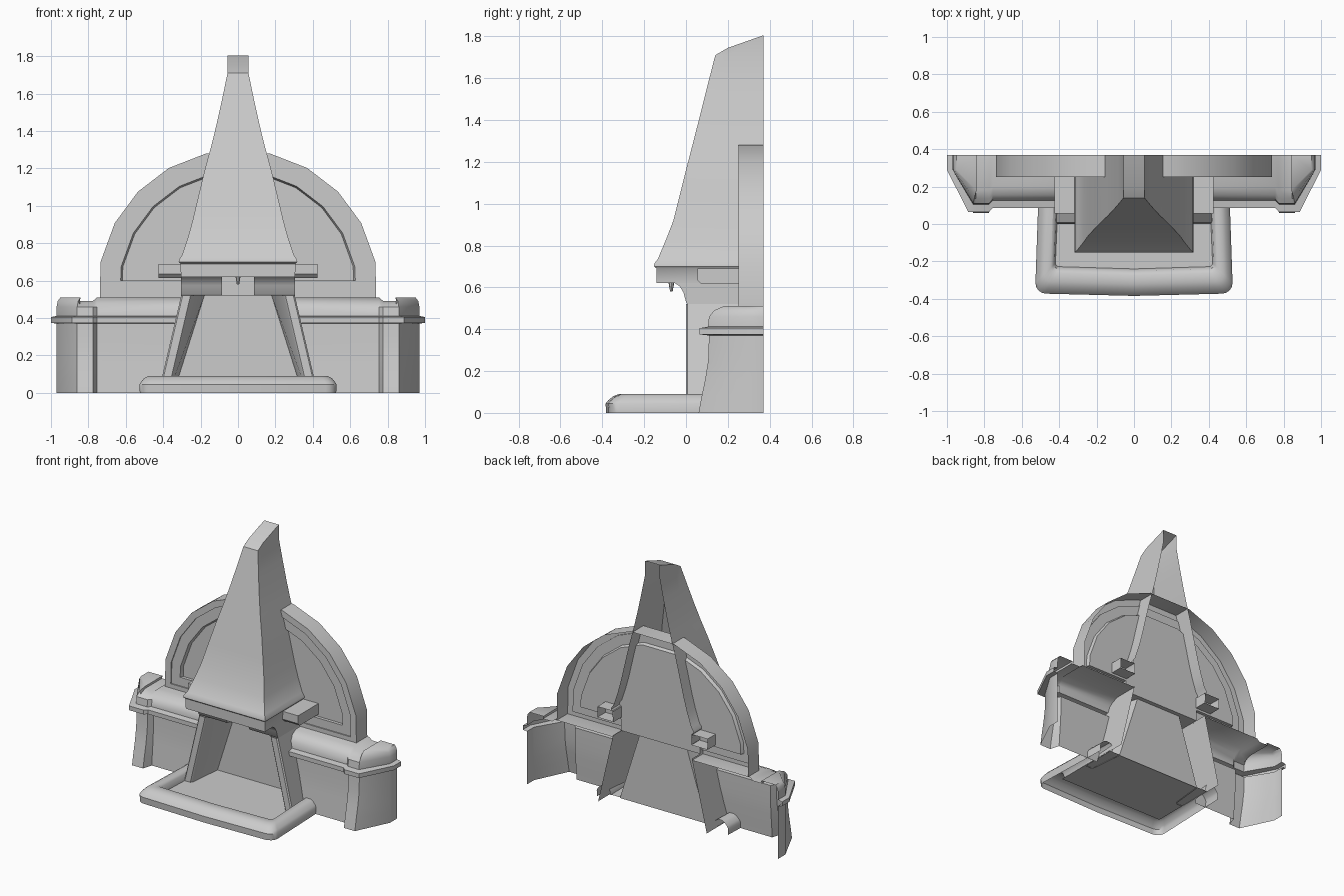
import bpy, bmesh, math

if "Cube" in bpy.data.objects:
    bpy.data.objects.remove(bpy.data.objects["Cube"], do_unlink=True)

grey = bpy.data.materials.new("stone grey")
grey.use_nodes = True
grey.diffuse_color = (0.6, 0.6, 0.6, 1)
grey.node_tree.nodes["Principled BSDF"].inputs["Base Color"].default_value = grey.diffuse_color

BACK = 0.37


def finish(name, bm, mirror=False):
    """Turn a bmesh into a shaded object, optionally mirrored across x."""
    bmesh.ops.remove_doubles(bm, verts=bm.verts, dist=0.0005)
    bmesh.ops.recalc_face_normals(bm, faces=bm.faces)
    me = bpy.data.meshes.new(name)
    bm.to_mesh(me)
    bm.free()
    me.materials.append(grey)
    ob = bpy.data.objects.new(name, me)
    bpy.context.collection.objects.link(ob)
    bpy.ops.object.select_all(action="DESELECT")
    ob.select_set(True)
    bpy.context.view_layer.objects.active = ob
    bpy.ops.object.shade_smooth_by_angle(angle=math.radians(42))
    if mirror:
        ob.modifiers.new("mirror", "MIRROR").use_mirror_merge = False
    return ob


def loft(name, rows, cap=False, mirror=False):
    """Skin a sheet through rows of points; cap fills the last row."""
    bm = bmesh.new()
    grid = [[bm.verts.new(p) for p in row] for row in rows]
    for a, b in zip(grid, grid[1:]):
        for i in range(len(a) - 1):
            bm.faces.new((a[i], a[i + 1], b[i + 1], b[i]))
    if cap:
        bm.faces.new(grid[-1])
    return finish(name, bm, mirror)


def extrude_x(name, profile, x0, x1, mirror=False, open_back=False):
    """Block with a (y, z) profile stretched between two x positions."""
    bm = bmesh.new()
    ends = [[bm.verts.new((x, y, z)) for y, z in profile] for x in (x0, x1)]
    n = len(profile)
    # the profile's closing side is its back
    for i in range(n - 1 if open_back else n):
        j = (i + 1) % n
        bm.faces.new((ends[0][i], ends[0][j], ends[1][j], ends[1][i]))
    bm.faces.new(ends[0])
    bm.faces.new(ends[1])
    return finish(name, bm, mirror)


# Chimney hood: open-backed U sections given as height, half width, front
def hood_row(z, w, f, rise=0):
    half = [(w, BACK, z + rise), (w, 0.2, z + rise * 0.37), (w, f, z)]
    return [(-x, y, h) for x, y, h in half] + half[::-1]


hood = [(0.62, 0.305, -0.14), (0.69, 0.308, -0.14), (0.70, 0.317, -0.153),
        (0.715, 0.315, -0.151), (0.735, 0.3, -0.135), (0.83, 0.268, -0.095),
        (0.92, 0.243, -0.06), (1.06, 0.21, -0.025), (1.2, 0.176, 0.01),
        (1.32, 0.143, 0.041), (1.43, 0.116, 0.069), (1.57, 0.085, 0.104),
        (1.71, 0.056, 0.14), (1.71, 0.056, 0.14, 0.095)]
loft("chimney_hood", [hood_row(*s) for s in hood])

# Sloped cap of the chimney
loft("chimney_top", [[(-0.056, y, z), (0.056, y, z)]
                     for y, z in ((0.14, 1.71), (0.2, 1.745), (BACK, 1.805))])

# Underside of the hood
loft("hood_soffit", [[(-0.305, y, 0.62), (0.305, y, 0.62)] for y in (-0.14, 0.24)])

# Stepped half-round wall arch with a recessed panel: radius, y, base height
steps = [(0.75, BACK, 0.51), (0.75, 0.25, 0.51), (0.705, 0.25, 0.54),
         (0.705, 0.258, 0.54), (0.637, 0.258, 0.6), (0.628, 0.28, 0.6)]


def arch_row(r, y, base):
    angles = [math.radians(a) for a in (11.5, 28.5, 44.5, 60.5, 77)]
    half = [(r * 0.985, y, base)]
    half += [(r * math.cos(a), y, 0.55 + r * math.sin(a)) for a in angles]
    return half + [(-px, py, pz) for px, py, pz in reversed(half)]


loft("wall_arch", [arch_row(*s) for s in steps], cap=True)

# Matching stepped sill on each side of the hood
loft("arch_sill", [[(r * 0.985, y, base), (0.3, y, base)] for r, y, base in steps[1:]],
     mirror=True)


# Side counters: flared pilaster, set-back wall, ledge and rounded top
def leg_x(z):
    return 0.405 - 0.235 * (z - 0.09)


def counter_row(z, side, front):
    dip = 0.018 if z > 0.48 else 0
    # the wall below the ledge is set back and flares less than the pilaster
    wall = 0.148 - front * 0.4 if z < 0.372 else 0.13 - front
    return [(0.97 + side, BACK, z), (0.97 + side, 0.29, z),
            (0.86 + side * 0.9, 0.11 - front, z), (0.845, 0.11 - front, z - dip),
            (0.775, 0.11 - front, z - dip), (0.755, wall, z), (leg_x(z), wall, z)]


rows = [counter_row(*s) for s in
        [(0, 0, 0.05), (0.08, 0, 0.035), (0.16, 0, 0.018), (0.25, 0, 0.004), (0.37, 0, 0),
         (0.375, 0.03, 0.045), (0.405, 0.03, 0.045), (0.412, 0, 0.005), (0.46, 0, 0),
         (0.49, -0.006, -0.025), (0.51, -0.02, -0.07)]]
rows.append([(x, BACK, z) for x, y, z in rows[-1]])
loft("side_counter", rows, mirror=True)

# Mantel blocks at each end of the hood, running through the wall
extrude_x("mantel_block", [(BACK, 0.69), (0.055, 0.69), (0.055, 0.635), (0.075, 0.615),
                           (BACK, 0.615)], 0.3, 0.425, mirror=True, open_back=True)

# Curved brackets under the hood, with a recessed lintel between
extrude_x("hood_bracket", [(0.28, 0.6), (0.24, 0.625), (-0.06, 0.625), (-0.03, 0.605),
                           (-0.012, 0.575), (0, 0.53), (0.01, 0.52), (0.28, 0.52)],
          0.085, 0.305, mirror=True)
extrude_x("lintel", [(0.28, 0.6), (0.24, 0.625), (0.04, 0.625), (0.04, 0.52), (0.28, 0.52)],
          -0.085, 0.085)

# Small hanging hook
bm = bmesh.new()
bmesh.ops.create_cone(bm, segments=8, radius1=0.006, radius2=0.014, depth=0.045, cap_ends=True)
bmesh.ops.translate(bm, verts=bm.verts, vec=(0, -0.07, 0.602))
finish("hook", bm)

# Leaning firebox legs: deep outer cheek, face strip and splayed jamb
firebox = ((0.03, 0.335), (0.52, 0.18))
loft("firebox_leg", [[(leg_x(z), BACK, z), (leg_x(z), 0.008, z), (leg_x(z) - 0.008, 0, z),
                      (leg_x(z) - 0.05, 0, z), (leg_x(z) - 0.06, 0.01, z), (w, 0.25, z)]
                     for z, w in firebox], mirror=True)

# Firebox back wall
loft("firebox_back", [[(-w, 0.25, z), (w, 0.25, z)] for z, w in firebox])

# Hearth floor and its rounded curb
loft("hearth_floor", [[(-0.42, y, 0.035), (0.42, y, 0.035)] for y in (-0.24, 0.25)])


def curb_row(out, z):
    # out is the distance from the curb's inner edge
    x, y = 0.42 + out, -0.24 - out * 1.35
    r = 0.02 + out * 0.35
    corner = [(x - r + r * math.cos(a), y + 0.012 + r - r * math.sin(a), z)
              for a in [math.pi * i / 8 for i in range(5)]]
    half = [(x - 0.02, 0.26, z)] + corner
    return half + [(0, y, z)] + [(-px, py, pz) for px, py, pz in reversed(half)]


loft("hearth_curb", [curb_row(*s) for s in
                     [(0.105, 0), (0.107, 0.045), (0.098, 0.06), (0.08, 0.08), (0.06, 0.09),
                      (0.025, 0.09), (0.008, 0.075), (0, 0.035)]])
